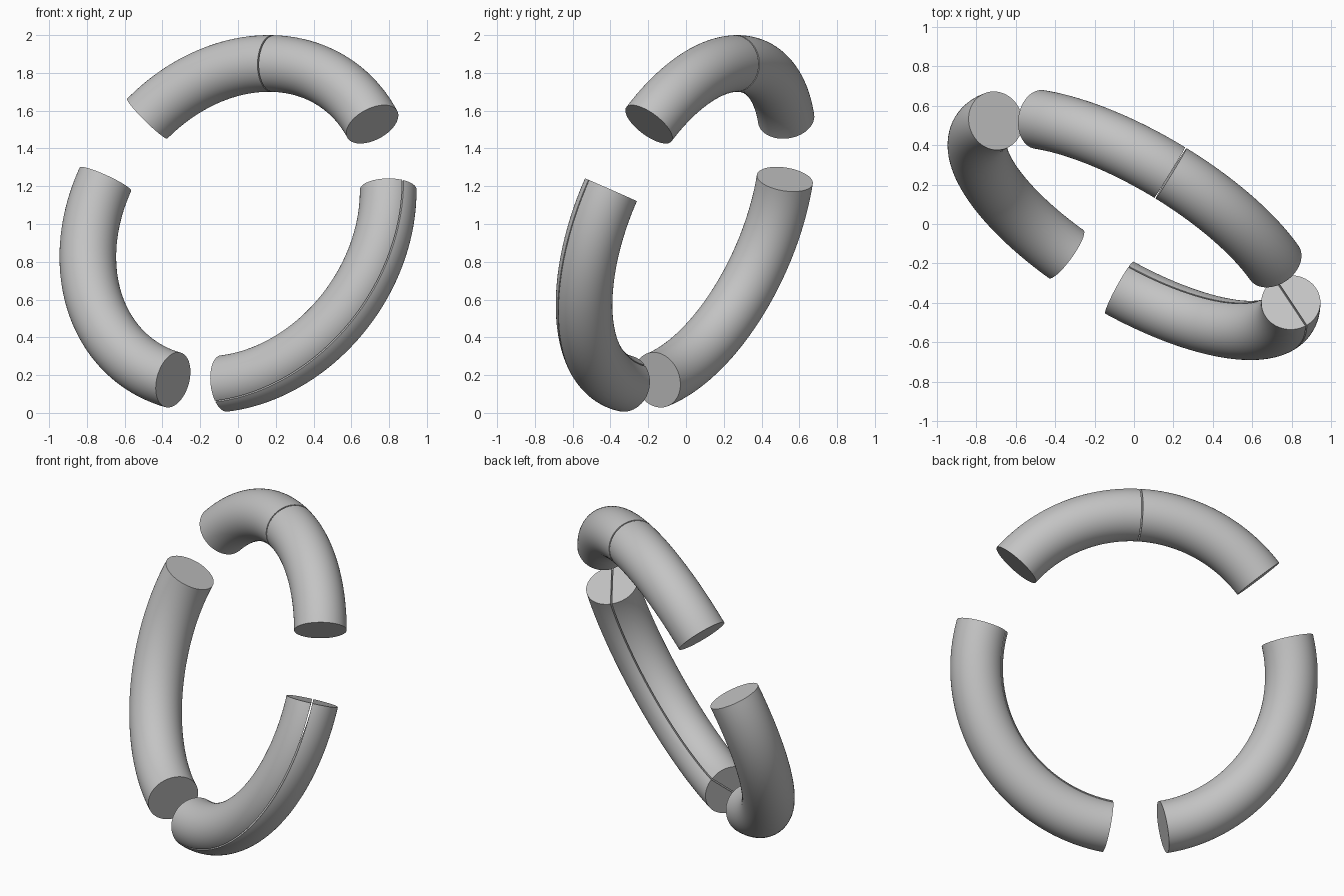
import bpy, bmesh, math
from mathutils import Vector

cube = bpy.data.objects.get("Cube")
if cube:
    bpy.data.objects.remove(cube)

# Tilted ring: centre, radii and in-plane axes
CENTRE = Vector((0, 0, 1))
RING, TUBE, GAP = 0.907, 0.15, 0.008
NORMAL = Vector((0.481, 0.803, -0.349)).normalized()
UP = (Vector((0, 0, 1)) - NORMAL * NORMAL.z).normalized()
SIDE = UP.cross(NORMAL).normalized()
if SIDE.x < 0:
    SIDE.negate()

grey = bpy.data.materials.new("plain grey")
grey.use_nodes = True
colour = (0.55, 0.55, 0.55, 1)
grey.diffuse_color = colour
grey.node_tree.nodes["Principled BSDF"].inputs["Base Color"].default_value = colour


def full_section(sides=64):
    return [2 * math.pi * i / sides for i in range(sides)]


def half_section(seam, sides=36):
    """Angles of a half disc, held back from the seam by half the gap."""
    inset = math.asin(GAP / 2 / TUBE)
    start, span = math.radians(seam) + inset, math.pi - 2 * inset
    return [start + span * i / sides for i in range(sides + 1)]


def arc(name, start, end, section):
    """Sweep a section round the ring, angles clockwise from the top."""
    bm = bmesh.new()
    steps = max(8, round((end - start) / 1.5))
    rings = []
    for i in range(steps + 1):
        t = math.radians(start + (end - start) * i / steps)
        out = UP * math.cos(t) + SIDE * math.sin(t)
        rings.append([bm.verts.new(CENTRE + out * (RING + TUBE * math.cos(a))
                                   + NORMAL * TUBE * math.sin(a)) for a in section])
    for a, b in zip(rings, rings[1:]):
        for j in range(len(section)):
            k = (j + 1) % len(section)
            bm.faces.new((a[j], a[k], b[k], b[j]))
    bm.faces.new(rings[0])
    bm.faces.new(rings[-1])
    bmesh.ops.recalc_face_normals(bm, faces=bm.faces)
    mesh = bpy.data.meshes.new(name)
    bm.to_mesh(mesh)
    bm.free()
    mesh.materials.append(grey)
    obj = bpy.data.objects.new(name, mesh)
    bpy.context.collection.objects.link(obj)
    bpy.ops.object.select_all(action="DESELECT")
    obj.select_set(True)
    bpy.context.view_layer.objects.active = obj
    bpy.ops.object.shade_smooth_by_angle(angle=math.radians(35))


# Whole arc
arc("whole_arc", 193.8, 286.2, full_section())

# Upper arc, cut across its middle
MIDDLE = 1.6
half_gap = math.degrees(GAP / 2 / RING)
arc("upper_arc_first_half", -49, MIDDLE - half_gap, full_section())
arc("upper_arc_second_half", MIDDLE + half_gap, 51.6, full_section())

# Lower arc, cut along its length
SEAM = -30
arc("split_arc_inner_half", 77.7, 173.5, half_section(SEAM))
arc("split_arc_outer_half", 77.7, 173.5, half_section(SEAM + 180))
